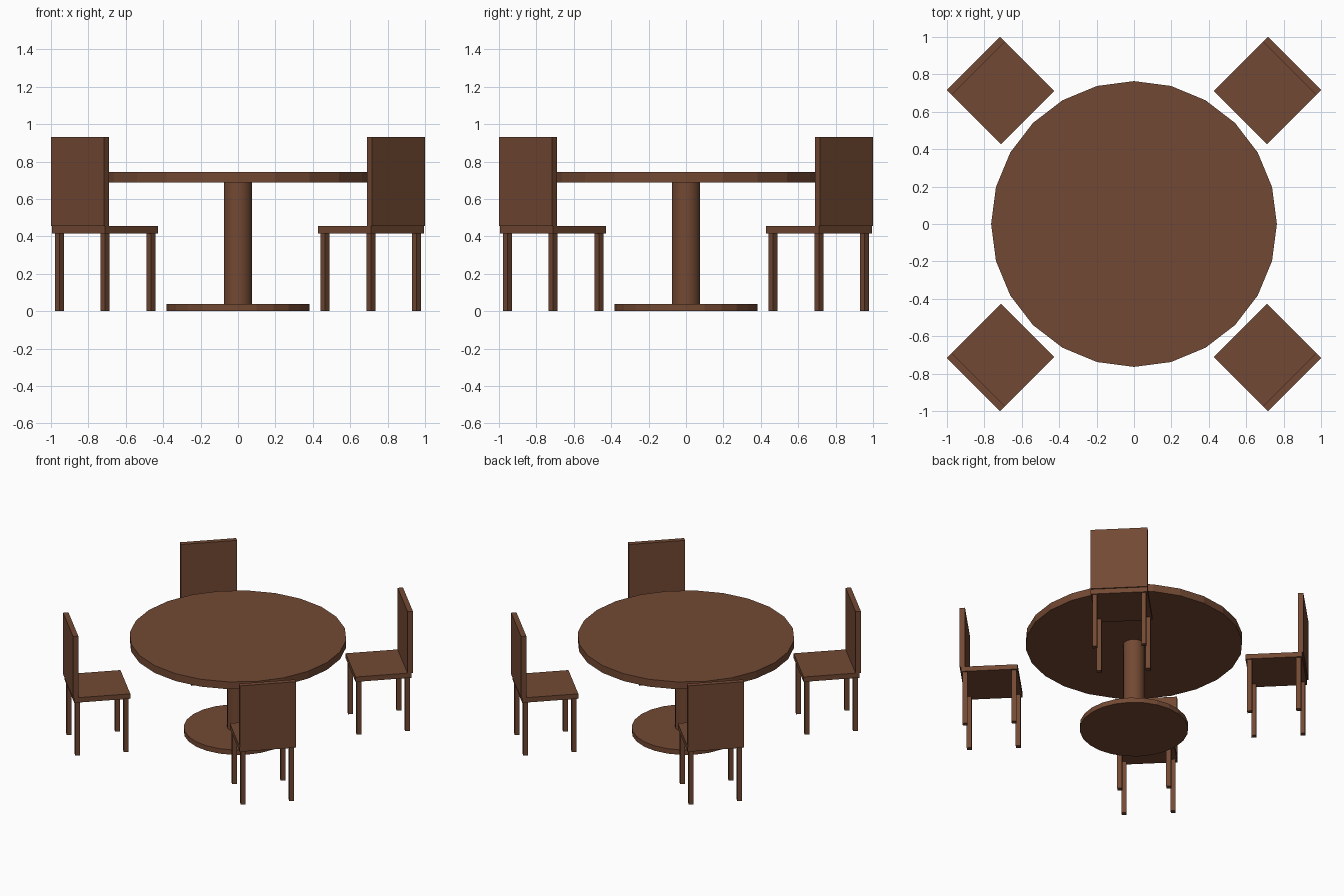
import bpy
import math
from mathutils import Matrix, Vector

cube = bpy.data.objects.get("Cube")
if cube:
    bpy.data.objects.remove(cube, do_unlink=True)

wood = bpy.data.materials.new("brown_wood")
wood.use_nodes = True
colour = (0.17, 0.066, 0.033, 1)
wood.diffuse_color = colour
shader = next(n for n in wood.node_tree.nodes if n.type == "BSDF_PRINCIPLED")
shader.inputs["Base Color"].default_value = colour


def disc(name, radius, bottom, top):
    """Upright 24-sided cylinder on the centre axis."""
    bpy.ops.mesh.primitive_cylinder_add(
        vertices=24, radius=radius, depth=top - bottom,
        location=(0, 0, (bottom + top) / 2))
    ob = bpy.context.object
    ob.name = name
    ob.data.materials.append(wood)
    return ob


def box(name, size, centre, frame):
    """Box placed inside a chair's own frame."""
    bpy.ops.mesh.primitive_cube_add(size=1)
    ob = bpy.context.object
    ob.name = name
    ob.data.transform(Matrix.Diagonal((*size, 1)))
    ob.matrix_world = frame @ Matrix.Translation(Vector(centre))
    ob.data.materials.append(wood)


# Pedestal table
disc("table_top", 0.764, 0.687, 0.744)
column = disc("table_column", 0.076, 0.038, 0.687)
bpy.ops.object.shade_smooth_by_angle()
disc("table_base", 0.382, 0, 0.038)

# Chair: local +x points away from the table
SEAT, LEG, SPREAD = 0.401, 0.034, 0.173


def chair(name, angle):
    frame = Matrix.Rotation(angle, 4, "Z") @ Matrix.Translation((1.005, 0, 0))
    box(name + "_seat", (SEAT, SEAT, 0.038), (0, 0, 0.435), frame)
    box(name + "_back", (0.038, SEAT, 0.478), (0.19, 0, 0.693), frame)
    for x, depth in ((-SPREAD, "inner"), (SPREAD, "outer")):
        for y, side in ((-SPREAD, "a"), (SPREAD, "b")):
            box(f"{name}_{depth}_leg_{side}", (LEG, LEG, 0.416),
                (x, y, 0.208), frame)


for i, place in enumerate(("back_left", "back_right", "front_right", "front_left")):
    chair(place + "_chair", math.radians(45 + 90 * i))
